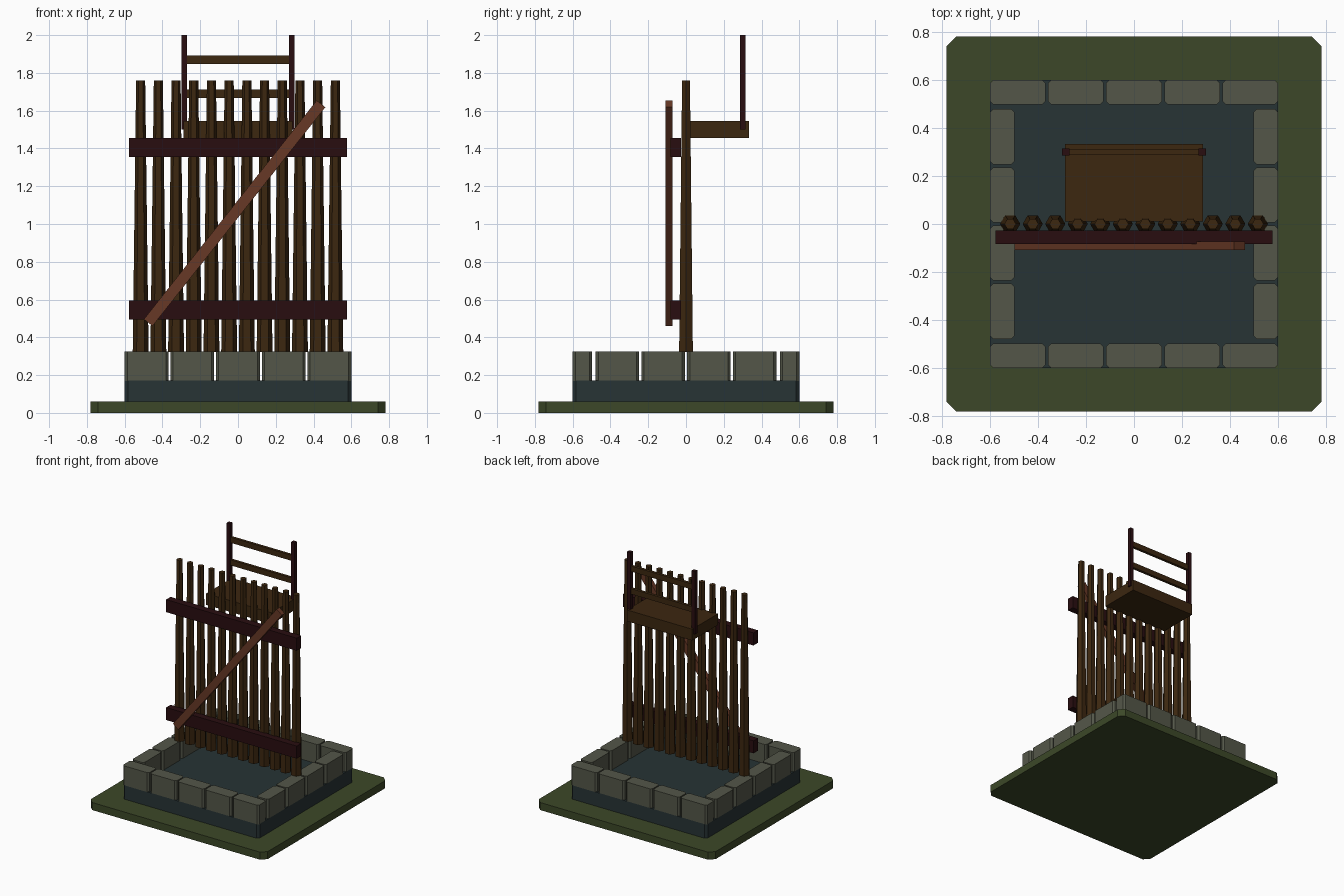
import bpy, bmesh, math
from mathutils import Matrix

if "Cube" in bpy.data.objects:
    bpy.data.objects.remove(bpy.data.objects["Cube"])


def material(name, rgb):
    m = bpy.data.materials.new(name)
    m.diffuse_color = (*rgb, 1)
    m.use_nodes = True
    m.node_tree.nodes["Principled BSDF"].inputs["Base Color"].default_value = m.diffuse_color
    return m


GRASS = material("grass green", (0.045, 0.064, 0.021))
TEAL = material("dark teal", (0.020, 0.033, 0.035))
STONE = material("grey stone", (0.088, 0.094, 0.066))
BROWN = material("dark brown wood", (0.045, 0.020, 0.005))
MAROON = material("maroon wood", (0.022, 0.004, 0.005))
RUST = material("red brown wood", (0.135, 0.040, 0.019))


def prism(name, bottom, top, z0, z1, mat):
    """Solid between two matching outlines."""
    bm = bmesh.new()
    lo = [bm.verts.new((x, y, z0)) for x, y in bottom]
    hi = [bm.verts.new((x, y, z1)) for x, y in top]
    n = len(lo)
    bm.faces.new(lo[::-1])
    bm.faces.new(hi)
    for i in range(n):
        j = (i + 1) % n
        bm.faces.new((lo[i], lo[j], hi[j], hi[i]))
    me = bpy.data.meshes.new(name)
    bm.to_mesh(me)
    bm.free()
    me.materials.append(mat)
    ob = bpy.data.objects.new(name, me)
    bpy.context.collection.objects.link(ob)
    return ob


def block(name, x, y, z, mat, cut=0.0):
    """Box from ranges, with optional chamfered upright corners."""
    (x0, x1), (y0, y1) = x, y
    if cut:
        c = cut
        pts = [(x0 + c, y0), (x1 - c, y0), (x1, y0 + c), (x1, y1 - c),
               (x1 - c, y1), (x0 + c, y1), (x0, y1 - c), (x0, y0 + c)]
    else:
        pts = [(x0, y0), (x1, y0), (x1, y1), (x0, y1)]
    return prism(name, pts, pts, *z, mat)


def hexagon(cx, cy, r):
    return [(cx + r * math.cos(i * math.pi / 3), cy + r * math.sin(i * math.pi / 3))
            for i in range(6)]


# ground plate and pool
block("grass_base", (-0.78, 0.78), (-0.78, 0.78), (0, 0.06), GRASS, 0.04)
block("pool_slab", (-0.6, 0.6), (-0.6, 0.6), (0.06, 0.172), TEAL, 0.018)

# ring of stones: five along front and back, four along each side
for i in range(5):
    cx = (i - 2) * 0.242
    for s, side in ((-1, "front"), (1, "back")):
        ys = sorted((s * 0.497, s * 0.6))
        block(f"{side}_stone_{i}", (cx - 0.116, cx + 0.116), ys, (0.17, 0.325), STONE, 0.014)
for i in range(4):
    cy = (i - 1.5) * 0.242
    for s, side in ((-1, "left"), (1, "right")):
        xs = sorted((s * 0.497, s * 0.6))
        block(f"{side}_stone_{i}", xs, (cy - 0.115, cy + 0.115), (0.17, 0.325), STONE, 0.014)

# tapered six-sided pickets
for i in range(12):
    cx = (i - 5.5) * 0.0937
    prism(f"picket_{i}", hexagon(cx, 0, 0.042), hexagon(cx, 0, 0.024), 0.323, 1.76, BROWN)

# cross rails
for name, z in (("lower_rail", 0.545), ("upper_rail", 1.405)):
    block(name, (-0.576, 0.576), (-0.083, -0.027), (z - 0.05, z + 0.05), MAROON)

# diagonal brace
brace = block("diagonal_brace", (-0.738, 0.738), (-0.108, -0.072), (-0.029, 0.029), RUST)
brace.data.transform(Matrix.Translation((-0.018, 0, 1.057))
                     @ Matrix.Rotation(-math.radians(51.7), 4, 'Y'))

# lookout platform with back railing
block("platform", (-0.288, 0.288), (0.01, 0.333), (1.455, 1.545), BROWN)
for s, side in ((-1, "left"), (1, "right")):
    cx = s * 0.284
    block(f"{side}_post", (cx - 0.015, cx + 0.015), (0.285, 0.315), (1.5, 2.0), MAROON)
for name, z in (("lower_handrail", 1.69), ("upper_handrail", 1.87)):
    block(name, (-0.28, 0.28), (0.289, 0.311), (z - 0.022, z + 0.022), BROWN)
